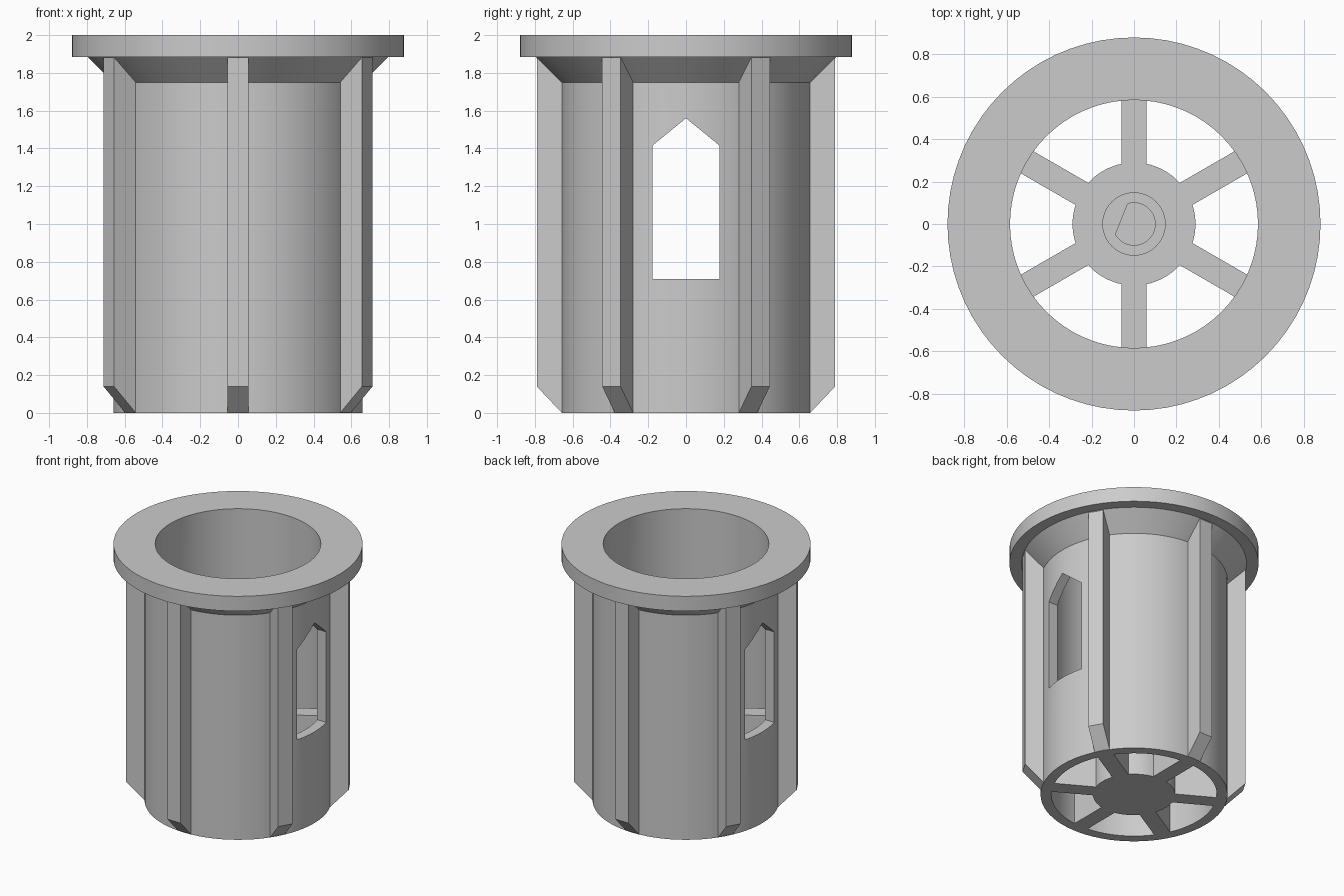
import bpy, bmesh, math
from mathutils import Matrix, Vector

if "Cube" in bpy.data.objects:
    bpy.data.objects.remove(bpy.data.objects["Cube"])

SEG = 72
grey = bpy.data.materials.new("plain grey")
grey.diffuse_color = (0.6, 0.6, 0.6, 1)
grey.use_nodes = True
grey.node_tree.nodes["Principled BSDF"].inputs["Base Color"].default_value = grey.diffuse_color


def make(name, bm):
    bmesh.ops.recalc_face_normals(bm, faces=bm.faces)
    me = bpy.data.meshes.new(name)
    bm.to_mesh(me)
    bm.free()
    me.materials.append(grey)
    ob = bpy.data.objects.new(name, me)
    bpy.context.collection.objects.link(ob)
    return ob


def lathe(name, profile):
    """Spin a closed (radius, height) outline about z."""
    bm = bmesh.new()
    vs = [bm.verts.new((r, 0, z)) for r, z in profile]
    es = [bm.edges.new((vs[i], vs[(i + 1) % len(vs)])) for i in range(len(vs))]
    bmesh.ops.spin(bm, geom=vs + es, axis=(0, 0, 1), cent=(0, 0, 0),
                   angle=math.tau, steps=SEG, use_duplicate=False)
    bmesh.ops.remove_doubles(bm, verts=bm.verts, dist=1e-5)
    return make(name, bm)


def prism(name, points, direction, turn=0.0):
    """Extrude a flat outline along a direction, then turn it about z."""
    bm = bmesh.new()
    face = bm.faces.new([bm.verts.new(p) for p in points])
    ext = bmesh.ops.extrude_face_region(bm, geom=[face])
    moved = [g for g in ext["geom"] if isinstance(g, bmesh.types.BMVert)]
    bmesh.ops.translate(bm, verts=moved, vec=Vector(direction))
    bmesh.ops.rotate(bm, verts=bm.verts, cent=(0, 0, 0),
                     matrix=Matrix.Rotation(turn, 3, 'Z'))
    return make(name, bm)


def cut(ob, cutter):
    mod = ob.modifiers.new("cut", 'BOOLEAN')
    mod.operation = 'DIFFERENCE'
    mod.solver = 'EXACT'
    mod.object = cutter
    cutter.hide_render = True
    cutter.hide_set(True)


def smooth(ob):
    bpy.ops.object.select_all(action='DESELECT')
    ob.select_set(True)
    bpy.context.view_layer.objects.active = ob
    for mod in list(ob.modifiers):
        bpy.ops.object.modifier_apply(modifier=mod.name)
    bpy.ops.object.shade_smooth_by_angle(angle=math.radians(30))


# Open sleeve with flared collar and flat rim
sleeve = lathe("sleeve", [(0.585, 0), (0.66, 0), (0.66, 1.75), (0.795, 1.885),
                          (0.88, 1.885), (0.88, 2), (0.585, 2)])

# Pointed windows straight through both sides
window = [(-0.178, 0.71), (0.178, 0.71), (0.178, 1.415), (0, 1.56), (-0.178, 1.415)]
cut(sleeve, prism("window_cutter", [(-1, y, z) for y, z in window], (2, 0, 0)))
smooth(sleeve)

# Central hub with a stepped recess and a D-shaped blind bore
hub = lathe("hub", [(0, 0), (0.29, 0), (0.29, 0.71), (0.147, 0.71), (0.147, 0.6), (0, 0.6)])
half = math.acos(0.63)
bore = [(0.1 * math.cos(a), 0.1 * math.sin(a), 0.12)
        for a in (half + (math.tau - 2 * half) * i / 40 for i in range(41))]
cut(hub, prism("bore_cutter", bore, (0, 0, 0.7), math.radians(158)))
smooth(hub)

# Six spokes inside and six chamfered fins outside
fin = [(0.62, 0), (0.657, 0), (0.79, 0.14), (0.79, 1.887), (0.62, 1.887)]
spoke = [(0.28, 0), (0.59, 0), (0.59, 0.71), (0.28, 0.71)]
for i in range(6):
    turn = math.radians(30 + 60 * i)
    prism(f"fin_{i + 1}", [(r, -0.056, z) for r, z in fin], (0, 0.112, 0), turn)
    prism(f"spoke_{i + 1}", [(r, -0.06, z) for r, z in spoke], (0, 0.12, 0), turn)
